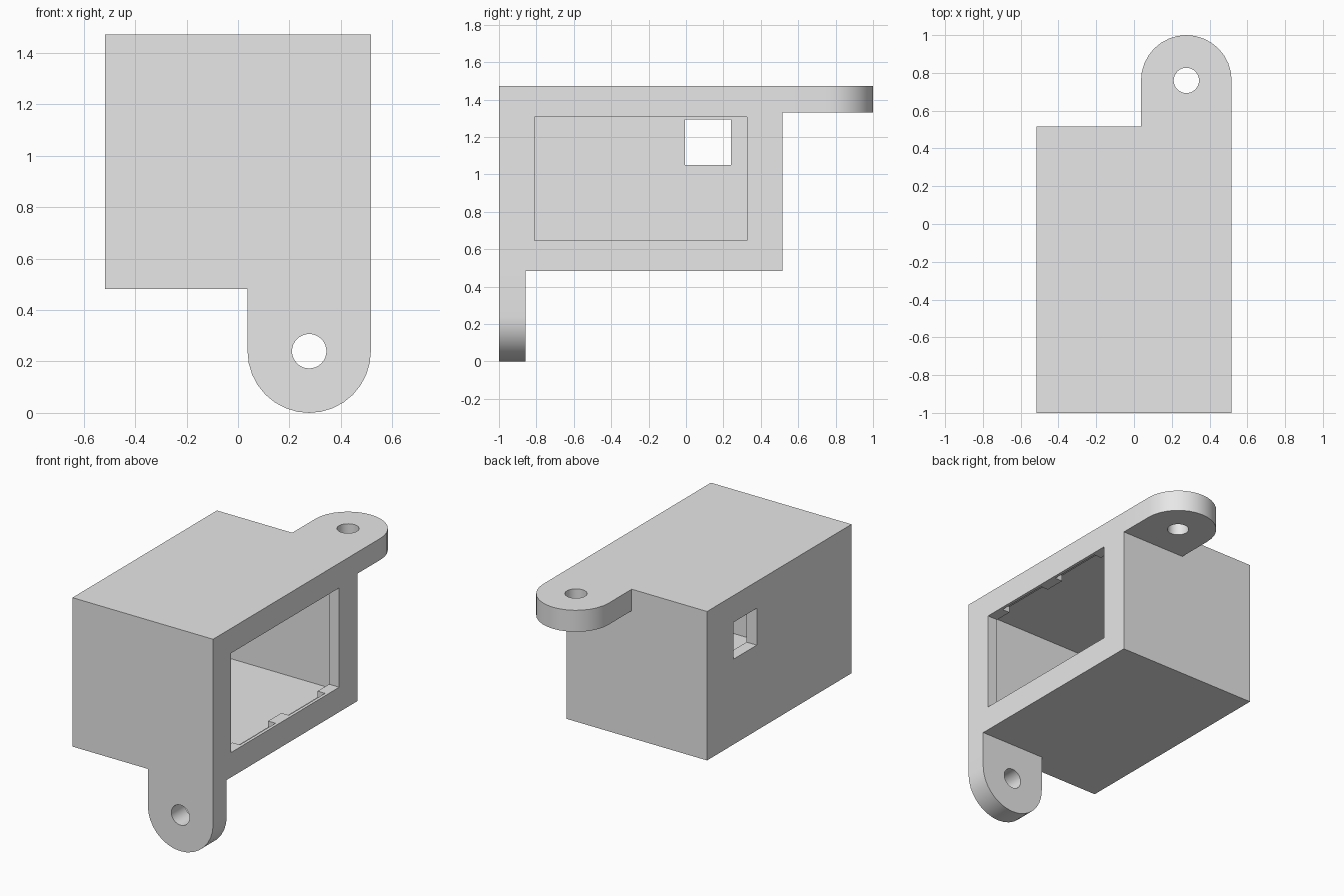
import bpy, bmesh, math
from mathutils import Vector

cube = bpy.data.objects.get("Cube")
if cube:
    bpy.data.objects.remove(cube, do_unlink=True)

grey = bpy.data.materials.new("light_grey")
grey.use_nodes = True
grey.diffuse_color = (0.8, 0.8, 0.8, 1)
grey.node_tree.nodes["Principled BSDF"].inputs["Base Color"].default_value = (0.8, 0.8, 0.8, 1)


def finish(name, bm):
    bmesh.ops.recalc_face_normals(bm, faces=bm.faces)
    mesh = bpy.data.meshes.new(name)
    bm.to_mesh(mesh)
    bm.free()
    mesh.materials.append(grey)
    obj = bpy.data.objects.new(name, mesh)
    bpy.context.collection.objects.link(obj)
    return obj


def box(name, lo, hi):
    bm = bmesh.new()
    bmesh.ops.create_cube(bm, size=1)
    lo, hi = Vector(lo), Vector(hi)
    for v in bm.verts:
        v.co = (lo + hi) / 2 + v.co * (hi - lo)
    return finish(name, bm)


def prism(name, outline, start, end, place):
    """Extrude a 2D outline between two depths; place maps (u, v, depth) to space."""
    bm = bmesh.new()
    face = bm.faces.new([bm.verts.new(place(u, v, start)) for u, v in outline])
    ext = bmesh.ops.extrude_face_region(bm, geom=[face])
    step = Vector(place(0, 0, end)) - Vector(place(0, 0, start))
    bmesh.ops.translate(bm, vec=step, verts=[g for g in ext["geom"] if isinstance(g, bmesh.types.BMVert)])
    return finish(name, bm)


def cut(target, cutter):
    cutter.hide_render = True
    mod = target.modifiers.new("cut", "BOOLEAN")
    mod.operation, mod.solver, mod.object = "DIFFERENCE", "EXACT", cutter
    bpy.context.view_layer.objects.active = target
    bpy.ops.object.modifier_apply(modifier=mod.name)
    bpy.data.objects.remove(cutter, do_unlink=True)


def arc(u, v, radius, a0, a1, steps):
    angles = [math.radians(a0 + (a1 - a0) * i / steps) for i in range(steps + 1)]
    return [(u + radius * math.cos(a), v + radius * math.sin(a)) for a in angles]


# Hollow housing: outer box, inner cavity, side opening with a lip
X0, X1, Y0, Y1, Z0, Z1 = -0.517, 0.517, -1.0, 0.517, 0.483, 1.473
WALL = 0.075
OPEN_Z = (0.648, 1.308)
housing = box("housing", (X0, Y0, Z0), (X1, Y1, Z1))
cut(housing, box("cavity_cutter", (X0 + WALL, Y0 + WALL, Z0 + WALL), (X1 - WALL, Y1 - WALL, Z1 - WALL)))
cut(housing, box("opening_cutter", (X1 - 0.2, -0.81, OPEN_Z[0]), (X1 + 0.1, 0.325, OPEN_Z[1])))

# Cable window in the opposite wall
cut(housing, box("window_cutter", (X0 - 0.1, -0.005, 1.05), (X0 + 0.2, 0.24, 1.295)))

# Clip notches behind the upper and lower lip
for y0, y1 in ((-0.69, -0.315), (-0.175, 0.205)):
    for z in OPEN_Z:
        cut(housing, box("notch_cutter", (X1 - 0.15, y0, z - 0.04), (X1 - 0.02, y1, z + 0.04)))

# Rounded mounting tabs with screw holes
TAB_X, TAB_R, THICK, HOLE_R = 0.277, 0.24, 0.143, 0.067


def tab(name, centre, root, start, end, place):
    side = 1 if centre > root else -1
    outline = arc(TAB_X, centre, TAB_R, 0, 180 * side, 16)
    outline += [(TAB_X - TAB_R, root), (TAB_X + TAB_R, root)]
    obj = prism(name, outline, start, end, place)
    hole = arc(TAB_X, centre, HOLE_R, 0, 360, 32)[:-1]
    cut(obj, prism("hole_cutter", hole, start - 0.1, end + 0.1, place))
    return obj


front_tab = tab("front_mounting_tab", TAB_R, Z0, Y0, Y0 + THICK, lambda u, v, d: (u, d, v))
back_tab = tab("back_mounting_tab", 1 - TAB_R, Y1, Z1 - THICK, Z1, lambda u, v, d: (u, v, d))

# Smooth the rounded ends and hole walls only
for obj in (front_tab, back_tab):
    bpy.ops.object.select_all(action="DESELECT")
    obj.select_set(True)
    bpy.context.view_layer.objects.active = obj
    bpy.ops.object.shade_smooth_by_angle(angle=math.radians(30))
